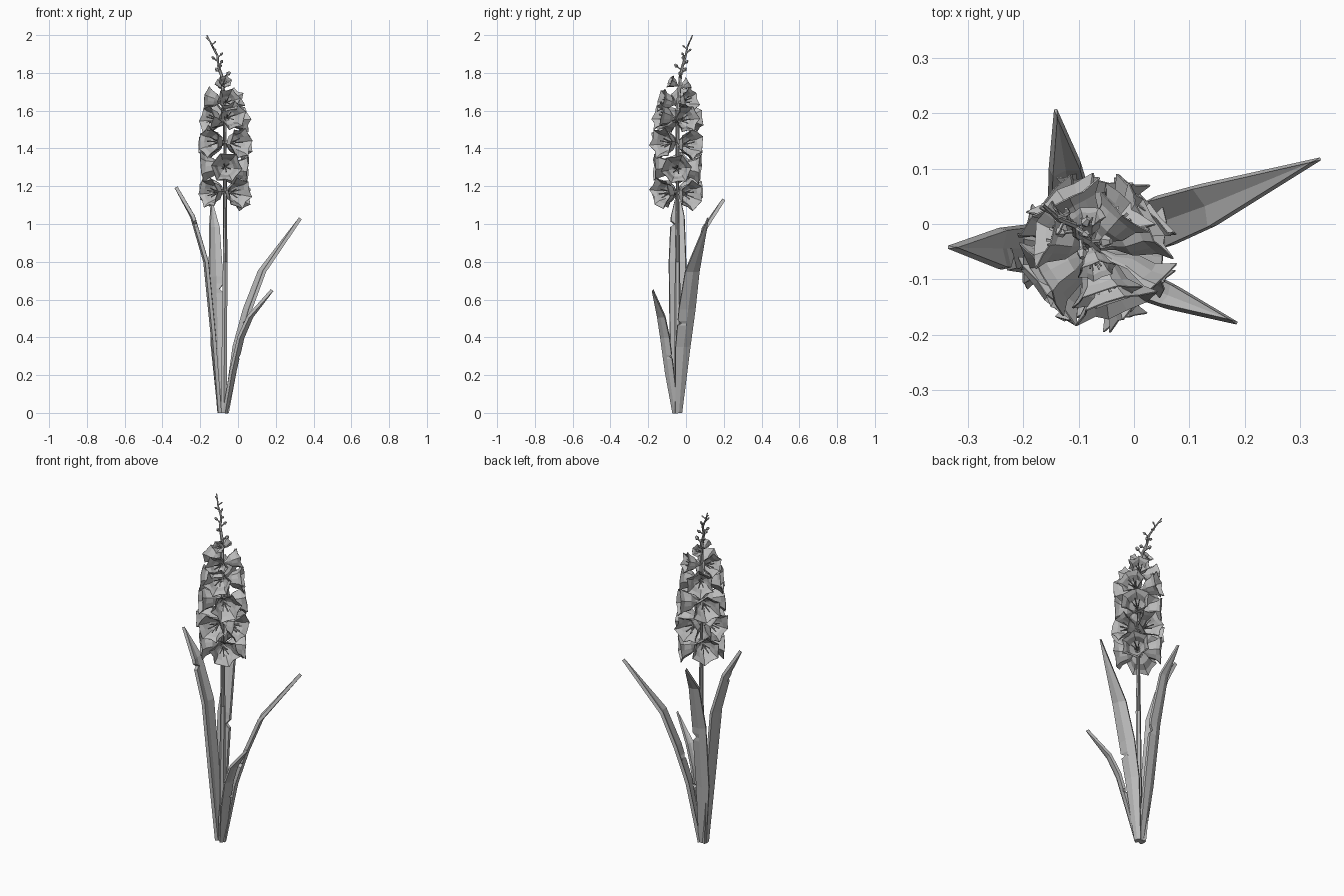
import bpy, bmesh, math, random
from mathutils import Vector, Matrix

random.seed(4)
cube = bpy.data.objects.get("Cube")
if cube:
    bpy.data.objects.remove(cube, do_unlink=True)

grey = bpy.data.materials.new("plain grey")
grey.use_nodes = True
grey.diffuse_color = (0.5, 0.5, 0.5, 1)
grey.node_tree.nodes["Principled BSDF"].inputs["Base Color"].default_value = (0.5, 0.5, 0.5, 1)


def make_object(name, bm):
    mesh = bpy.data.meshes.new(name)
    bmesh.ops.recalc_face_normals(bm, faces=bm.faces)
    bm.to_mesh(mesh)
    bm.free()
    mesh.materials.append(grey)
    ob = bpy.data.objects.new(name, mesh)
    bpy.context.collection.objects.link(ob)
    return ob


def bridge(bm, a, b, closed=True):
    n = len(a)
    for i in range(n if closed else n - 1):
        j = (i + 1) % n
        bm.faces.new((a[i], a[j], b[j], b[i]))


def tube(bm, points, radii, sides=6):
    """Tapered tube following a list of points."""
    points = [Vector(p) for p in points]
    rings = []
    for i, p in enumerate(points):
        along = points[min(i + 1, len(points) - 1)] - points[max(i - 1, 0)]
        turn = along.to_track_quat('Z', 'Y')
        ring = []
        for k in range(sides):
            a = math.tau * k / sides
            ring.append(bm.verts.new(p + turn @ Vector((math.cos(a), math.sin(a), 0)) * radii[i]))
        rings.append(ring)
    for a, b in zip(rings, rings[1:]):
        bridge(bm, a, b)
    bm.faces.new(rings[0])
    bm.faces.new(rings[-1])


# Stem, bending over in a slight zigzag towards its thin tip
stem_path = [(-.075, -.045, 0), (-.068, -.045, .8), (-.07, -.045, 1.6), (-.085, -.03, 1.78),
             (-.105, -.018, 1.84), (-.108, -.002, 1.89), (-.135, .008, 1.94), (-.165, .035, 2.0)]
bm = bmesh.new()
tube(bm, stem_path, [.018, .014, .011, .009, .007, .006, .005, .003])
make_object("stem", bm)


def stem_point(z):
    for a, b in zip(stem_path, stem_path[1:]):
        if z <= b[2]:
            return Vector(a).lerp(Vector(b), (z - a[2]) / (b[2] - a[2]))
    return Vector(stem_path[-1])


# Leaves: creased, pointed blades with a small tear in one edge
def leaf(name, path, widths, tear, tear_side):
    path = [Vector(p) for p in path]
    flat = path[-1] - path[0]
    flat.z = 0
    side = Vector((0, 0, 1)).cross(flat).normalized()
    stations = [(p, w, 0) for p, w in zip(path, widths)]
    i = int(tear)
    for step, pinch in ((.10, 0), (.03, .55), (-.03, 0)):
        f = tear - i + step
        stations.insert(i + 1, (path[i].lerp(path[i + 1], f),
                                widths[i] + (widths[i + 1] - widths[i]) * f, pinch))
    bm = bmesh.new()
    rows = []
    for p, w, pinch in sorted(stations, key=lambda s: s[0].z):
        row = []
        for s in (-1, 0, 1):
            reach = w / 2 * (1 - pinch if s == tear_side else 1)
            bend = flat.normalized() * (abs(s) * w * .12)
            row.append(bm.verts.new(p + side * s * reach - bend))
        rows.append(row)
    for a, b in zip(rows, rows[1:]):
        bridge(bm, a, b, closed=False)
    ob = make_object(name, bm)
    thick = ob.modifiers.new("thickness", 'SOLIDIFY')
    thick.thickness = .018
    thick.offset = 0


leaf("left_leaf", [(-.06, -.04, 0), (.002, -.015, .35), (.06, .008, .55), (.135, .035, .75), (.33, .115, 1.03)],
     [.035, .08, .09, .077, .002], 1.6, -1)
leaf("right_leaf", [(-.1, -.045, 0), (-.135, -.045, .4), (-.175, -.045, .8), (-.245, -.044, 1.04), (-.328, -.042, 1.195)],
     [.04, .08, .09, .07, .002], 2.8, 1)
leaf("back_leaf", [(-.085, -.035, 0), (-.108, .0, .35), (-.117, .045, .72), (-.125, .105, .98), (-.14, .2, 1.13)],
     [.04, .07, .075, .055, .002], 1.8, -1)
leaf("front_leaf", [(-.065, -.055, 0), (-.022, -.088, .22), (.02, -.112, .4), (.068, -.132, .51), (.18, -.176, .65)],
     [.03, .048, .05, .042, .002], 1.4, 1)


# Flowers: faceted six-sided cups with pointed, flared petals and thin stamens
def flower(name, origin, heading, tilt, size):
    bm = bmesh.new()
    rings = []
    profile = [(-.11, .008, .008), (-.085, .02, .018), (-.06, .046, .043), (-.02, .062, .055), (0, .084, .067)]
    for depth, tip, gap in profile:
        ring = []
        for k in range(12):
            a = math.tau * k / 12
            r = gap if k % 2 else tip
            wobble = random.uniform(-.005, .005) if r > .06 else 0
            ring.append(bm.verts.new(((r + wobble) * math.cos(a), (r + wobble) * math.sin(a), depth + wobble)))
        rings.append(ring)
    for a, b in zip(rings, rings[1:]):
        bridge(bm, a, b)
    # Inner wall gives the petals a little thickness
    bmesh.ops.recalc_face_normals(bm, faces=bm.faces)
    bmesh.ops.solidify(bm, geom=bm.faces[:], thickness=.003)
    for k in range(5):
        a = math.tau * k / 5
        c, s = math.cos(a), math.sin(a)
        tube(bm, [(0, 0, -.085), (.012 * c, .012 * s, -.045), (.024 * c, .024 * s, -.012)], [.003, .003, .004], 4)
    out = Vector((math.cos(heading) * math.cos(tilt), math.sin(heading) * math.cos(tilt), math.sin(tilt)))
    turn = out.to_track_quat('Z', 'Y').to_matrix().to_4x4()
    spin = Matrix.Rotation(random.uniform(0, 1), 4, 'Z')
    place = Matrix.Translation(origin + out * (.11 * size + .008)) @ turn @ spin @ Matrix.Scale(size, 4)
    bmesh.ops.transform(bm, matrix=place, verts=bm.verts)
    make_object(name, bm)


# Each whorl: height, first heading in degrees, flower count, tilt, size
whorls = [(1.175, 45, 4, -.1, 1), (1.30, 0, 4, -.03, 1.02), (1.425, 45, 4, .0, 1.02),
          (1.545, 25, 4, .1, .94), (1.64, 285, 3, .3, .78), (1.725, 280, 2, .5, .45)]
for w, (z, first, count, tilt, size) in enumerate(whorls):
    for k in range(count):
        heading = math.radians(first + 360 * k / count + random.uniform(-6, 6))
        origin = stem_point(z) + Vector((0, 0, random.uniform(-.01, .01)))
        flower(f"flower_{w + 1}_{k + 1}", origin, heading, tilt + random.uniform(-.08, .08), size)

# Closed buds on short stalks, shrinking towards the tip
bm = bmesh.new()
for i in range(10):
    t = i / 9
    base = stem_point(1.77 + .2 * t)
    a = i * 2.4
    out = Vector((math.cos(a), math.sin(a), .8)).normalized()
    length = .05 - .025 * t
    r = .012 - .008 * t
    tube(bm, [base, base + out * length * .6, base + out * length * .8, base + out * length * 1.1],
         [.004, .0035, r, r * .5], 5)
make_object("buds", bm)
